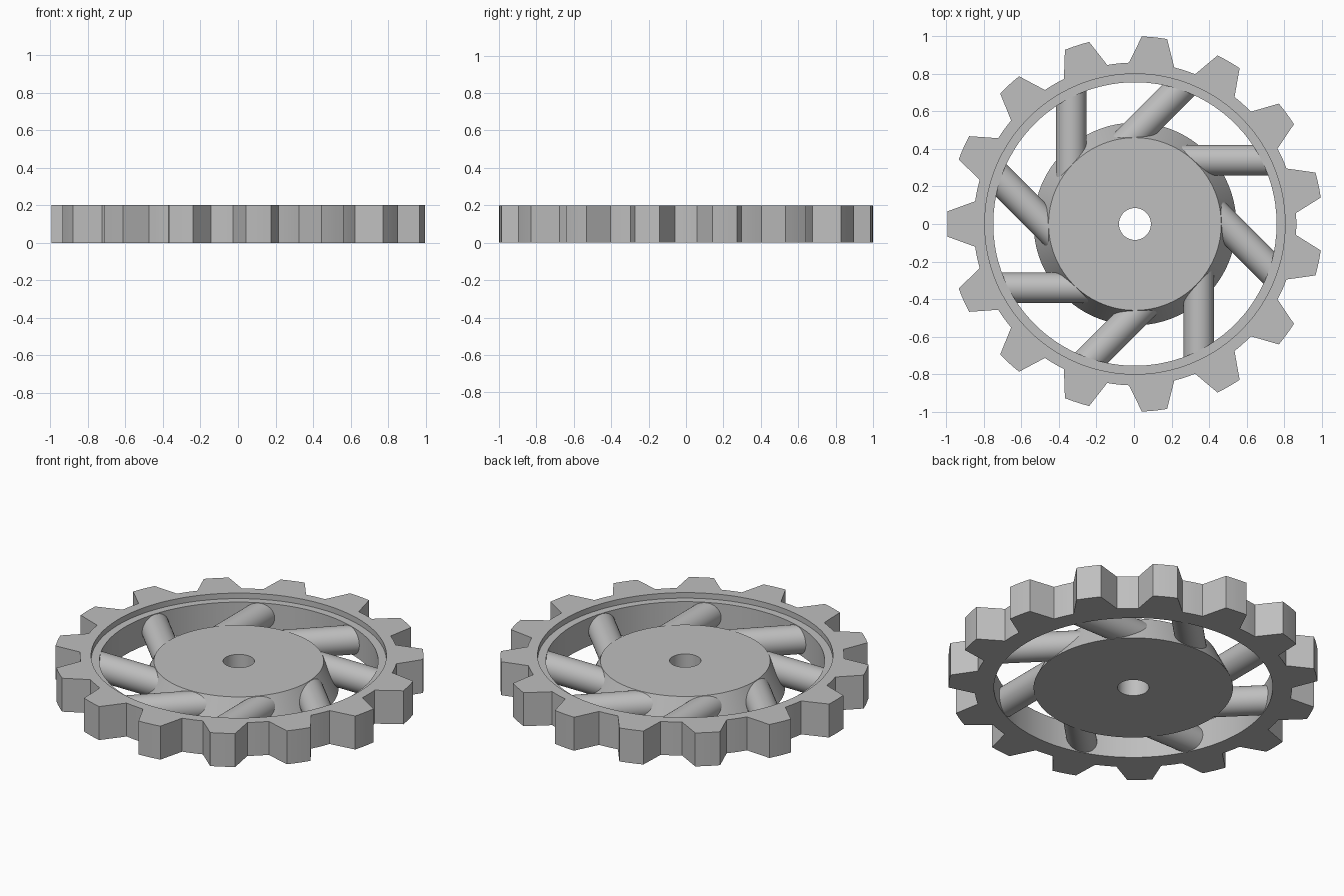
import bpy, bmesh
from math import radians, cos, sin, pi
from mathutils import Matrix

if "Cube" in bpy.data.objects:
    bpy.data.objects.remove(bpy.data.objects["Cube"])

TEETH, SPOKES = 15, 8
HEIGHT, HUB_TOP = 0.2, 0.167
TIP_R, ROOT_R, RECESS_R, INNER_R = 1.0, 0.86, 0.8, 0.755
CENTRE_X = 0.005

grey = bpy.data.materials.new("plain grey")
grey.use_nodes = True
grey.diffuse_color = (0.52, 0.52, 0.52, 1)
grey.node_tree.nodes["Principled BSDF"].inputs["Base Color"].default_value = grey.diffuse_color


def finish(name, bm):
    """Turn a bmesh into a smooth-by-angle object."""
    bmesh.ops.recalc_face_normals(bm, faces=bm.faces)
    mesh = bpy.data.meshes.new(name)
    bm.to_mesh(mesh)
    bm.free()
    mesh.materials.append(grey)
    obj = bpy.data.objects.new(name, mesh)
    bpy.context.collection.objects.link(obj)
    obj.location.x = CENTRE_X
    bpy.ops.object.select_all(action='DESELECT')
    obj.select_set(True)
    bpy.context.view_layer.objects.active = obj
    bpy.ops.object.shade_smooth_by_angle(angle=radians(25))
    return obj


def ring_solid(name, angles, profile):
    """Closed ring; profile holds (radius list or number, z)."""
    bm = bmesh.new()
    n = len(angles)
    rings = []
    for radius, z in profile:
        radii = radius if isinstance(radius, list) else [radius] * n
        rings.append([bm.verts.new((r * cos(a), r * sin(a), z))
                      for r, a in zip(radii, angles)])
    for k, low in enumerate(rings):
        high = rings[(k + 1) % len(rings)]
        for i in range(n):
            j = (i + 1) % n
            bm.faces.new((low[i], low[j], high[j], high[i]))
    return finish(name, bm)


# Toothed rim with a shallow recess around its upper inner edge
tooth = [(-8.1, ROOT_R), (-3.9, TIP_R), (-1.3, TIP_R), (1.3, TIP_R),
         (3.9, TIP_R), (8.1, ROOT_R), (10.7, ROOT_R), (13.3, ROOT_R)]
angles, outline = [], []
for t in range(TEETH):
    for offset, r in tooth:
        angles.append(pi + radians(360 / TEETH * t + offset))
        outline.append(r)
ring_solid("toothed_rim", angles, [
    (outline, 0), (outline, HEIGHT), (RECESS_R, HEIGHT),
    (RECESS_R, HUB_TOP), (INNER_R, HUB_TOP), (INNER_R, 0)])

# Tapered hub with a centre bore
circle = [2 * pi * i / 96 for i in range(96)]
ring_solid("hub", circle, [(0.54, 0), (0.46, HUB_TOP), (0.085, HUB_TOP), (0.085, 0)])

# Round spokes, offset sideways from the centre
start, end, side = 0.1, 0.715, 0.34
for s in range(SPOKES):
    bm = bmesh.new()
    place = (Matrix.Rotation(2 * pi * s / SPOKES, 4, 'Z')
             @ Matrix.Translation(((start + end) / 2, side, HUB_TOP / 2))
             @ Matrix.Rotation(pi / 2, 4, 'Y'))
    bmesh.ops.create_cone(bm, cap_ends=True, segments=40, radius1=0.081,
                          radius2=0.081, depth=end - start, matrix=place)
    finish(f"spoke_{s + 1}", bm)
